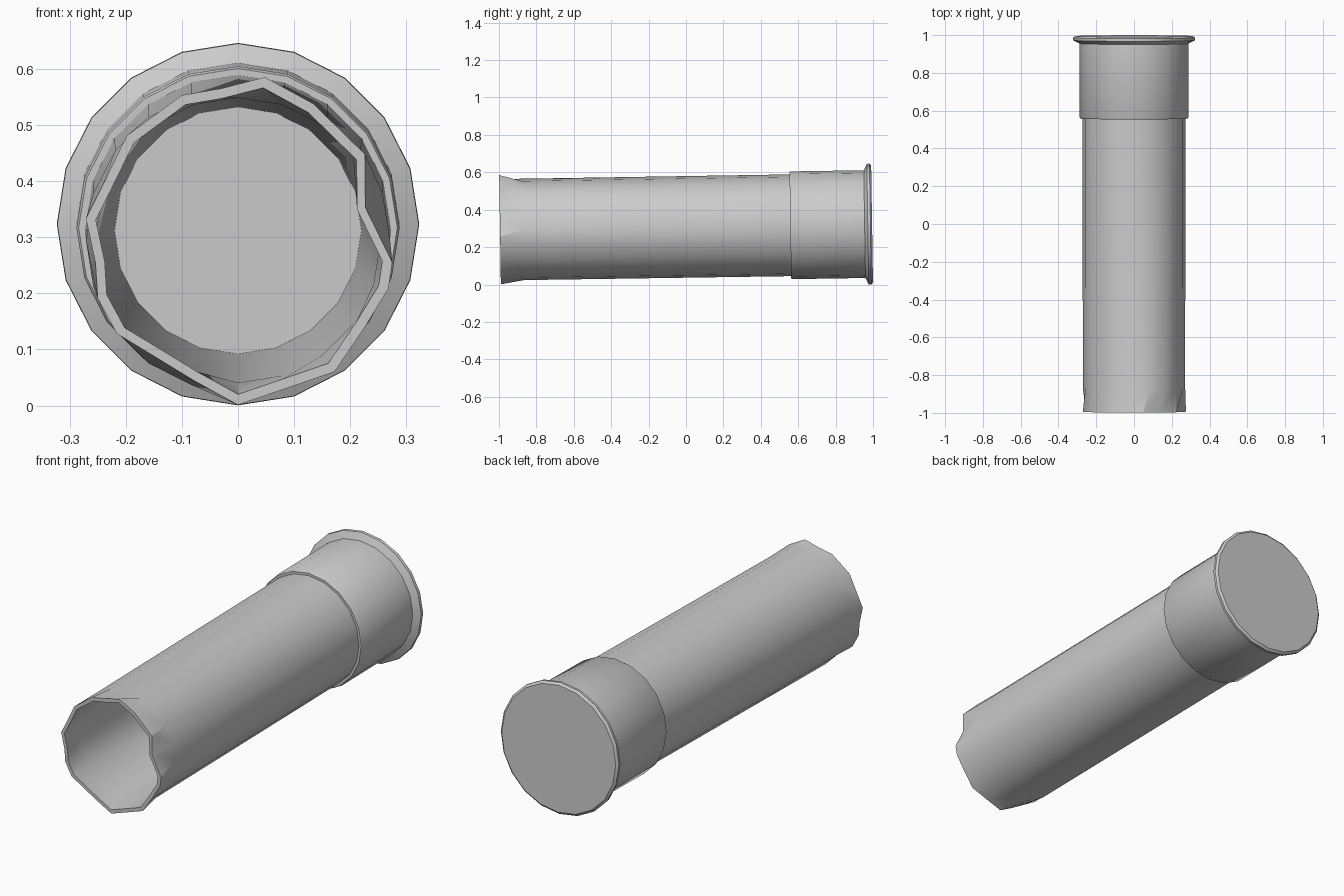
import bpy, bmesh, math
from mathutils import Matrix

if "Cube" in bpy.data.objects:
    bpy.data.objects.remove(bpy.data.objects["Cube"])

SIDES = 20
# the tube rests on its rim and its flared mouth, so it lies slightly tilted
TILT = Matrix.Translation((0, 0, 0.308)) @ Matrix.Rotation(0.0155, 4, 'X')


def circle(y, r):
    return [(r * math.sin(2 * math.pi * k / SIDES), y,
             r * math.cos(2 * math.pi * k / SIDES)) for k in range(SIDES)]


def loft(name, rings, cap_first=False, cap_last=False):
    bm = bmesh.new()
    loops = [[bm.verts.new(TILT @ Matrix.Translation(p).translation) for p in ring]
             for ring in rings]
    for a, b in zip(loops, loops[1:]):
        for k in range(SIDES):
            n = (k + 1) % SIDES
            bm.faces.new((a[k], a[n], b[n], b[k]))
    if cap_first:
        bm.faces.new(loops[0])
    if cap_last:
        bm.faces.new(loops[-1])
    bmesh.ops.recalc_face_normals(bm, faces=bm.faces)
    mesh = bpy.data.meshes.new(name)
    bm.to_mesh(mesh)
    bm.free()
    ob = bpy.data.objects.new(name, mesh)
    bpy.context.collection.objects.link(ob)
    bpy.ops.object.select_all(action='DESELECT')
    ob.select_set(True)
    bpy.context.view_layer.objects.active = ob
    bpy.ops.object.shade_smooth_by_angle(angle=math.radians(30))
    return ob


# crumpled mouth outline (x, z), clockwise from the top
mouth = [(-.03, .567), (.048, .587), (.134, .54), (.226, .45), (.227, .355),
         (.275, .257), (.268, .21), (.225, .14), (.172, .062), (.085, .032),
         (0, .003), (-.078, .046), (-.15, .09), (-.216, .13), (-.25, .193),
         (-.254, .256), (-.271, .335), (-.24, .397), (-.198, .483), (-.1, .555)]


def mouth_ring(scale):
    return [(x * scale, -0.9945, (z - 0.2945) * scale) for x, z in mouth]


# hollow tube: inner floor, inner wall, crumpled lip, outer wall
loft("tube", [circle(0.25, 0.22), circle(-0.87, 0.254), mouth_ring(0.935),
              mouth_ring(1.0), circle(-0.87, 0.271), circle(0.57, 0.272)],
     cap_first=True)

# base cap with a flared rim and closed back
cap_profile = [(0.558, 0.268), (0.558, 0.284), (0.565, 0.288), (0.955, 0.288),
               (0.972, 0.322), (0.986, 0.323), (0.995, 0.312)]
loft("base_cap", [circle(y, r) for y, r in cap_profile], cap_last=True)
